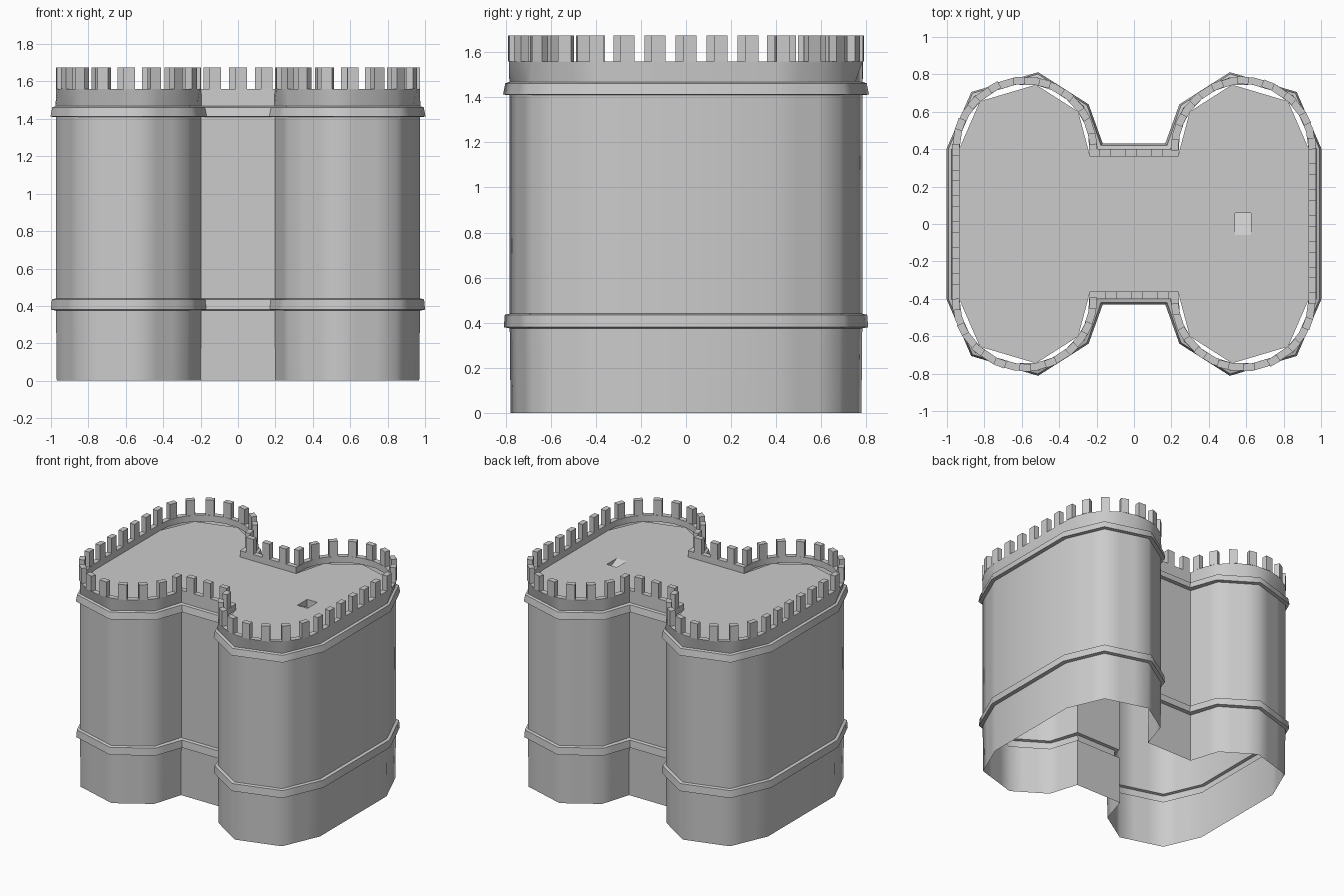
import bpy, bmesh, math
from mathutils import Vector, Matrix

cube = bpy.data.objects.get("Cube")
if cube:
    bpy.data.objects.remove(cube)

stone = bpy.data.materials.new("grey stone")
stone.use_nodes = True
GREY = (0.6, 0.6, 0.6, 1)
stone.diffuse_color = GREY
stone.node_tree.nodes["Principled BSDF"].inputs["Base Color"].default_value = GREY

CX, CY, R = 0.585, 0.4, 0.388      # tower arc centre and radius
RIM, TOP, FLOOR = 1.56, 1.675, 1.512
FACETS = [0, 47, 100, 145, 180]    # corner angles of the coarse tower plan


def outline(d, sub, faceted):
    """H-shaped plan offset outward by d; each tower facet is split sub times."""
    r = R + d

    def on_arc(deg):
        if deg == 180:             # corner where tower meets the recess
            return Vector((CX - r, CY + d))
        a = math.radians(deg)
        return Vector((CX + r * math.cos(a), CY + r * math.sin(a)))

    q = []
    for a, b in zip(FACETS, FACETS[1:]):
        for i in range(sub):
            t = i / sub
            q.append(on_arc(a).lerp(on_arc(b), t) if faceted else on_arc(a + (b - a) * t))
    q.append(on_arc(180))
    pts = [(p.x, p.y) for p in q]
    back_right = [(-x, y) for x, y in reversed(pts)]
    front_right = [(-x, -y) for x, y in pts]
    front_left = [(x, -y) for x, y in reversed(pts)]
    return [Vector(p) for p in pts + back_right + front_right + front_left]


def finish(name, bm, smooth=False):
    me = bpy.data.meshes.new(name)
    bm.to_mesh(me)
    bm.free()
    ob = bpy.data.objects.new(name, me)
    bpy.context.collection.objects.link(ob)
    me.materials.append(stone)
    if smooth:
        bpy.ops.object.select_all(action='DESELECT')
        ob.select_set(True)
        bpy.context.view_layer.objects.active = ob
        bpy.ops.object.shade_smooth_by_angle(angle=math.radians(56))
    return ob


# Outer wall: faceted skin with two raised bands, rounding out to a thick rim
profile = [(-0.004, 0, True), (0, 0.375, True), (0.027, 0.38, True),
           (0.022, 0.435, True), (0, 0.44, True), (0, 1.41, True),
           (0.03, 1.412, True), (0.02, 1.462, True), (0.002, 1.468, True),
           (0, RIM, False), (-0.04, RIM, False), (-0.04, FLOOR, False)]
bm = bmesh.new()
rings = [[bm.verts.new((p.x, p.y, z)) for p in outline(d, 3, faceted)]
         for d, z, faceted in profile]
for lo, hi in zip(rings, rings[1:]):
    n = len(lo)
    for i in range(n):
        j = (i + 1) % n
        bm.faces.new((lo[i], lo[j], hi[j], hi[i]))
finish("castle_wall", bm, True)

# Merlons: blocks evenly spaced along the rim
path = outline(-0.02, 6, False)
edges = list(zip(path, path[1:] + path[:1]))
step = sum((b - a).length for a, b in edges) / 52
bm = bmesh.new()
walked, target, made = 0.0, 0.03, 0
for a, b in edges:
    length = (b - a).length
    while target < walked + length and made < 52:
        p = a.lerp(b, (target - walked) / length)
        ang = math.atan2(b.y - a.y, b.x - a.x)
        mat = (Matrix.Translation((p.x, p.y, (RIM + TOP) / 2))
               @ Matrix.Rotation(ang, 4, 'Z')
               @ Matrix.Diagonal((0.061, 0.04, TOP - RIM, 1)))
        bmesh.ops.create_cube(bm, size=1, matrix=mat)
        target += step
        made += 1
    walked += length
finish("merlons", bm)

# Roof deck: faceted plan with a small hatch opening
X0, X1, Y0 = 0.54, 0.625, 0.06
bm = bmesh.new()
bm.faces.new([bm.verts.new((p.x, p.y, FLOOR)) for p in outline(-0.038, 1, True)])
for co, no in (((X0, 0, 0), (1, 0, 0)), ((X1, 0, 0), (1, 0, 0)),
               ((0, Y0, 0), (0, 1, 0)), ((0, -Y0, 0), (0, 1, 0))):
    bmesh.ops.bisect_plane(bm, geom=bm.verts[:] + bm.edges[:] + bm.faces[:],
                           plane_co=co, plane_no=no)
hatch = [f for f in bm.faces
         if X0 < f.calc_center_median().x < X1 and abs(f.calc_center_median().y) < Y0]
bmesh.ops.delete(bm, geom=hatch, context='FACES')
bmesh.ops.recalc_face_normals(bm, faces=bm.faces[:])
finish("roof_deck", bm)

# Hatch: sloping ramp below the opening with triangular cheeks
bm = bmesh.new()
hi = [bm.verts.new((x, -Y0, FLOOR)) for x in (X0, X1)]
lo = [bm.verts.new((x, Y0, FLOOR - 0.06)) for x in (X0, X1)]
edge = [bm.verts.new((x, Y0, FLOOR)) for x in (X0, X1)]
bm.faces.new((hi[0], hi[1], lo[1], lo[0]))
bm.faces.new((lo[0], lo[1], edge[1], edge[0]))
for i in (0, 1):
    bm.faces.new((lo[i], hi[i], edge[i]))
finish("roof_hatch", bm)
